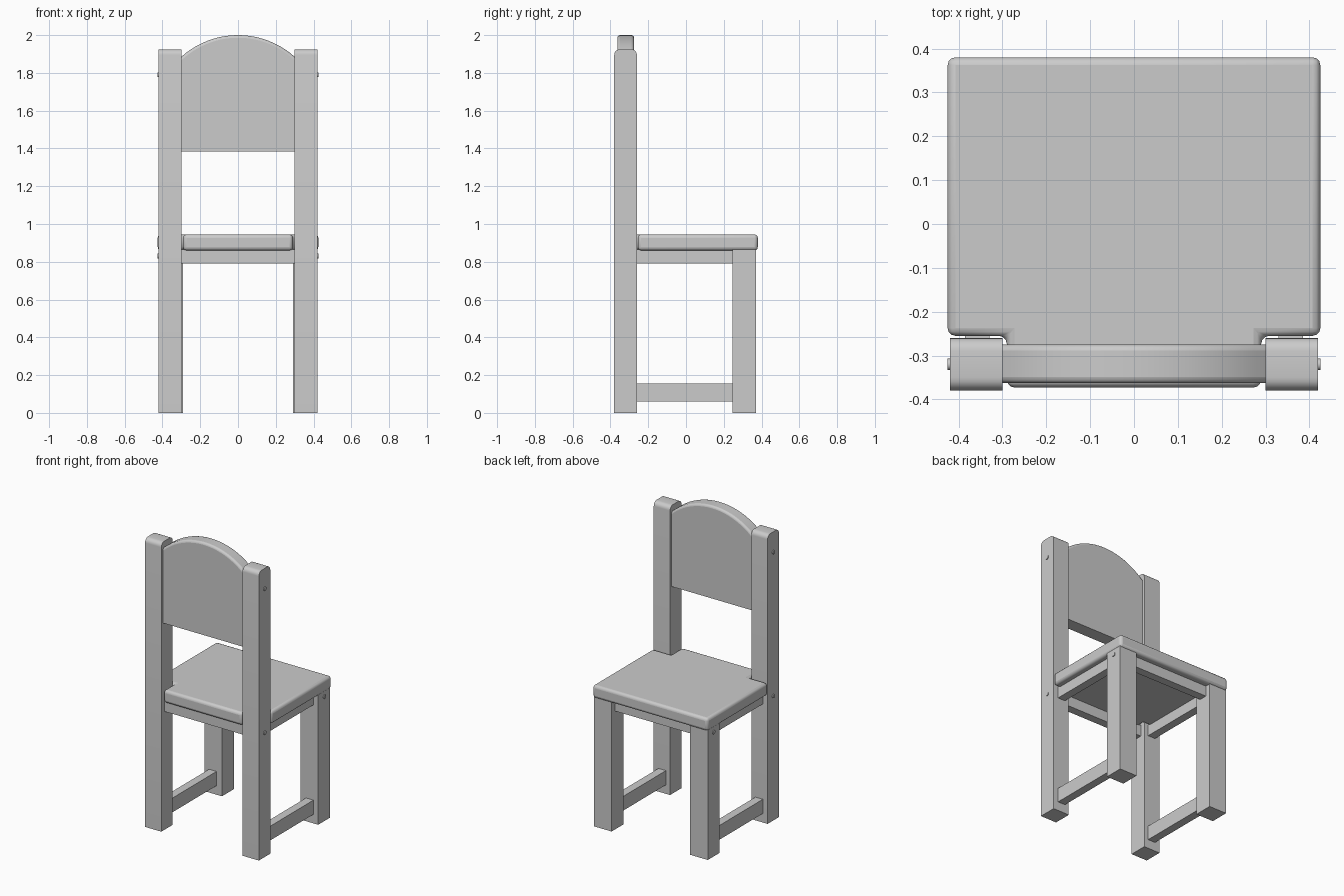
import bpy, bmesh, math

if "Cube" in bpy.data.objects:
    bpy.data.objects.remove(bpy.data.objects["Cube"])


def prism(name, outline, axis, lo, hi, bevel=0.0, segments=3):
    """Extrude a 2D outline along an axis ('x': yz outline, 'y': xz, 'z': xy)."""
    place = {'x': lambda a, b, t: (t, a, b),
             'y': lambda a, b, t: (a, t, b),
             'z': lambda a, b, t: (a, b, t)}[axis]
    bm = bmesh.new()
    low = [bm.verts.new(place(a, b, lo)) for a, b in outline]
    high = [bm.verts.new(place(a, b, hi)) for a, b in outline]
    bm.faces.new(low)
    bm.faces.new(high)
    n = len(outline)
    for i in range(n):
        j = (i + 1) % n
        bm.faces.new((low[i], low[j], high[j], high[i]))
    bmesh.ops.recalc_face_normals(bm, faces=bm.faces)
    mesh = bpy.data.meshes.new(name)
    bm.to_mesh(mesh)
    bm.free()
    ob = bpy.data.objects.new(name, mesh)
    bpy.context.collection.objects.link(ob)
    if bevel:
        mod = ob.modifiers.new("rounded_edges", 'BEVEL')
        mod.width = bevel
        mod.segments = segments
        mod.limit_method = 'ANGLE'
        mod.angle_limit = math.radians(40)
    bpy.ops.object.select_all(action='DESELECT')
    bpy.context.view_layer.objects.active = ob
    ob.select_set(True)
    bpy.ops.object.shade_smooth_by_angle(angle=math.radians(35))
    return ob


def box(name, x, y, z, bevel=0.0):
    outline = [(x[0], y[0]), (x[1], y[0]), (x[1], y[1]), (x[0], y[1])]
    return prism(name, outline, 'z', z[0], z[1], bevel)


def arc(cx, cy, r, start, end, steps):
    return [(cx + r * math.cos(math.radians(start + (end - start) * i / steps)),
             cy + r * math.sin(math.radians(start + (end - start) * i / steps)))
            for i in range(steps + 1)]


def span(side, a, b):
    return tuple(sorted((side * a, side * b)))


# Tall post outline (side view), rounded at the top
post = ([(-0.38, 0), (-0.26, 0)]
        + arc(-0.29, 1.895, 0.03, 0, 90, 5)
        + arc(-0.35, 1.895, 0.03, 90, 180, 5))

for side, label in ((-1, "left"), (1, "right")):
    # Posts, legs, side rails and low stretchers
    prism(f"{label}_post", post, 'x', *span(side, 0.30, 0.42))
    box(f"{label}_leg", span(side, 0.29, 0.42), (0.245, 0.37), (0, 0.866))
    box(f"{label}_side_rail", span(side, 0.33, 0.385), (-0.265, 0.25), (0.79, 0.866))
    box(f"{label}_stretcher", span(side, 0.33, 0.385), (-0.265, 0.25), (0.06, 0.155))
    # Small pegs on the outer faces
    for i, (y, z) in enumerate(((-0.32, 1.79), (-0.32, 0.83), (0.31, 0.83))):
        prism(f"{label}_peg_{i + 1}", arc(y, z, 0.013, 0, 330, 11),
              'x', *span(side, 0.41, 0.425))

# Cross rails under the seat
box("front_rail", (-0.305, 0.305), (-0.348, -0.292), (0.79, 0.866))
box("back_rail", (-0.30, 0.30), (0.28, 0.335), (0.79, 0.866))

# Seat, notched around the tall posts
half = [(0.29, -0.373), (0.29, -0.255), (0.425, -0.255), (0.425, 0.38)]
prism("seat", half + [(-x, y) for x, y in reversed(half)], 'z', 0.86, 0.945, 0.018)

# Backrest panel with an arched top
radius = (0.30 ** 2 + 0.115 ** 2) / (2 * 0.115)
sweep = math.degrees(math.asin(0.30 / radius))
panel = [(-0.30, 1.385), (0.30, 1.385)] + arc(0, 2.0 - radius, radius,
                                              90 - sweep, 90 + sweep, 20)
backrest = prism("backrest", panel, 'y', -0.363, -0.275)
# Round only the long edges of the arch
bm = bmesh.new()
bm.from_mesh(backrest.data)
arch = [e for e in bm.edges
        if all(v.co.z > 1.8 for v in e.verts)
        and abs(e.verts[0].co.y - e.verts[1].co.y) < 1e-4]
bmesh.ops.bevel(bm, geom=arch, offset=0.014, segments=3, profile=0.5, affect='EDGES')
bm.to_mesh(backrest.data)
bm.free()
bpy.ops.object.shade_smooth_by_angle(angle=math.radians(35))
